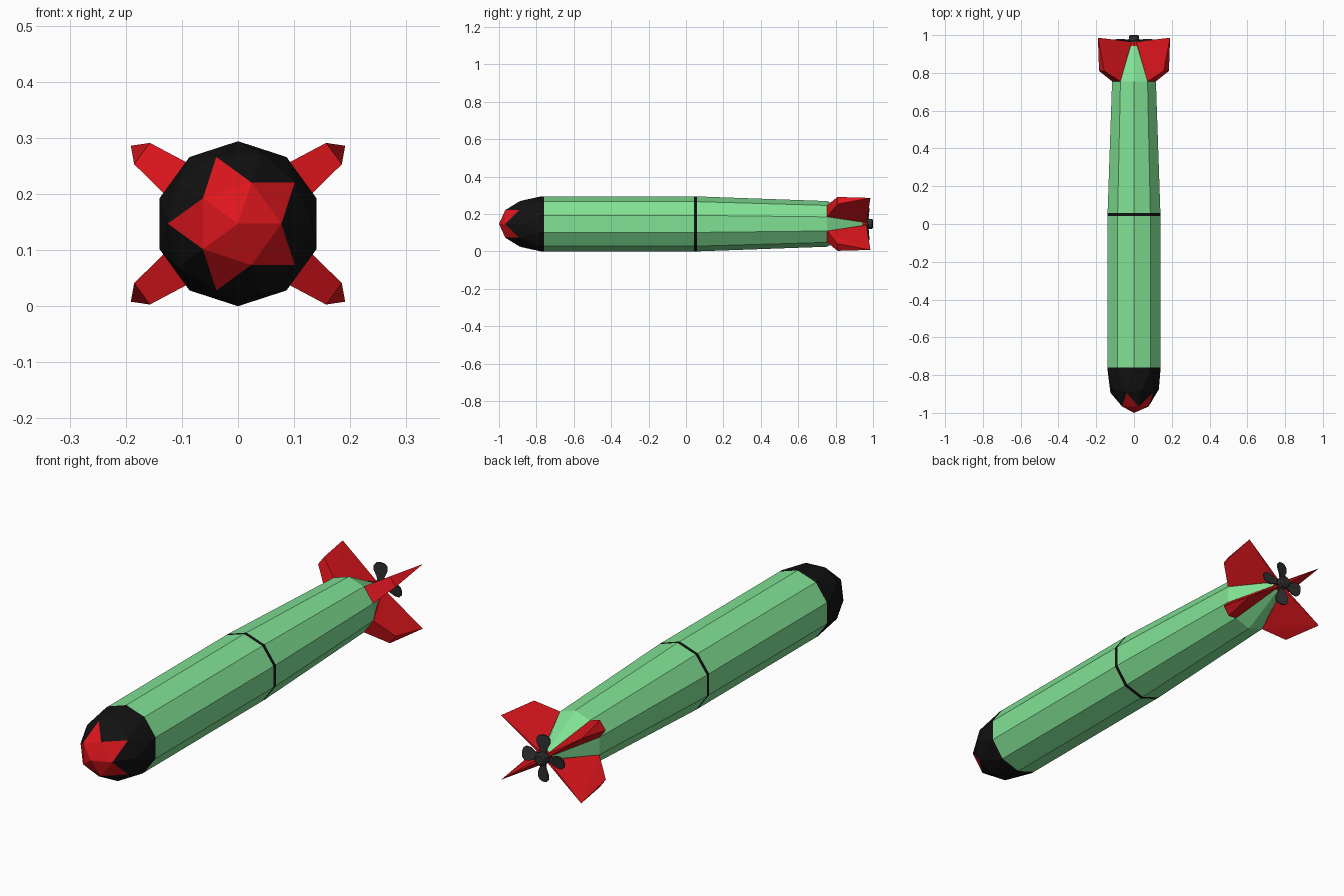
import bpy, bmesh, math
from mathutils import Matrix, Vector

if "Cube" in bpy.data.objects:
    bpy.data.objects.remove(bpy.data.objects["Cube"])

CZ, R, SIDES = 0.147, 0.147, 10


def material(name, rgb):
    m = bpy.data.materials.new(name)
    m.diffuse_color = (*rgb, 1)
    m.use_nodes = True
    m.node_tree.nodes["Principled BSDF"].inputs["Base Color"].default_value = m.diffuse_color
    return m


GREEN = material("green", (0.22, 0.76, 0.30))
BLACK = material("black", (0.006, 0.006, 0.006))
RED = material("red", (0.72, 0.008, 0.012))
GREY = material("dark_grey", (0.03, 0.03, 0.03))


def finish(name, bm, mats):
    bmesh.ops.recalc_face_normals(bm, faces=bm.faces[:])
    me = bpy.data.meshes.new(name)
    bm.to_mesh(me)
    bm.free()
    for m in mats:
        me.materials.append(m)
    ob = bpy.data.objects.new(name, me)
    bpy.context.collection.objects.link(ob)
    return ob


def ring_point(r, deg, y):
    a = math.radians(deg)
    return Vector((r * math.cos(a), y, CZ + r * math.sin(a)))


def lathe(name, profile, mats, sides=SIDES, bands=(), cap_start=True):
    """Flat-sided tube along y from (y, radius) pairs; bands take material 1."""
    bm = bmesh.new()
    rings = [[bm.verts.new(ring_point(r, 90 + 360 * i / sides, y)) for i in range(sides)]
             for y, r in profile]
    for k, (a, b) in enumerate(zip(rings, rings[1:])):
        for i in range(sides):
            j = (i + 1) % sides
            f = bm.faces.new((a[i], a[j], b[j], b[i]))
            f.material_index = 1 if k in bands else 0
    if cap_start:
        bm.faces.new(rings[0])
    bm.faces.new(rings[-1])
    return finish(name, bm, mats)


# hull with black joint bands and a tapered tail cone
lathe("hull", [(-0.775, R), (-0.76, R), (0.042, R), (0.058, R), (0.755, 0.122), (0.965, 0.01)],
      [GREEN, BLACK], bands=(0, 2), cap_start=False)

# faceted nose: stretched half icosphere with a red star on the tip
bm = bmesh.new()
bmesh.ops.create_icosphere(bm, subdivisions=2, radius=1)
bmesh.ops.delete(bm, geom=[v for v in bm.verts if v.co.z < -0.01], context='VERTS')
for f in bm.faces:
    if min(v.co.z for v in f.verts) > 0.5 :
        f.material_index = 1
for v in bm.verts:
    x, y, z = v.co
    v.co = (x * R, -0.775 - 0.225 * z, CZ + y * R)
finish("nose", bm, [BLACK, RED])

# four wedge fins growing out of the tail cone
for side in (-1, 1):
    for up in (-1, 1):
        pts = [ring_point(0.122, 18, 0.755), ring_point(0.122, 54, 0.755),
               ring_point(0.02, 18, 0.965), ring_point(0.02, 54, 0.965),
               Vector((0.157, 0.81, CZ + 0.144)), Vector((0.185, 0.81, CZ + 0.106)),
               Vector((0.191, 0.986, CZ + 0.139))]
        bm = bmesh.new()
        for p in pts:
            bm.verts.new((side * p.x, p.y, CZ + up * (p.z - CZ)))
        bmesh.ops.convex_hull(bm, input=bm.verts[:])
        bmesh.ops.dissolve_limit(bm, angle_limit=0.02, verts=bm.verts[:], edges=bm.edges[:])
        finish("fin_%s_%s" % ("right" if side > 0 else "left", "upper" if up > 0 else "lower"),
               bm, [RED])

# tail shaft and propeller hub
lathe("tail_shaft", [(0.915, 0.022), (0.967, 0.022)], [RED], sides=8)
lathe("propeller_hub", [(0.964, 0.027), (0.994, 0.027), (1.0, 0.02)], [GREY], sides=12)

# four rounded propeller blades
outline = [(0.01, 0.012), (0.04, 0.016), (0.065, 0.028), (0.085, 0.029), (0.097, 0.018), (0.101, 0)]
outline += [(r, -w) for r, w in reversed(outline[:-1])]
for n in range(4):
    bm = bmesh.new()
    face = bm.faces.new([bm.verts.new((w, -0.003, r)) for r, w in outline])
    ext = bmesh.ops.extrude_face_region(bm, geom=[face])["geom"]
    bmesh.ops.translate(bm, vec=(0, 0.006, 0),
                        verts=[g for g in ext if isinstance(g, bmesh.types.BMVert)])
    bm.transform(Matrix.Translation((0, 0.971, CZ)) @ Matrix.Rotation(n * math.pi / 2, 4, 'Y')
                 @ Matrix.Rotation(math.radians(12), 4, 'Z'))
    finish("propeller_blade_%d" % (n + 1), bm, [GREY])
